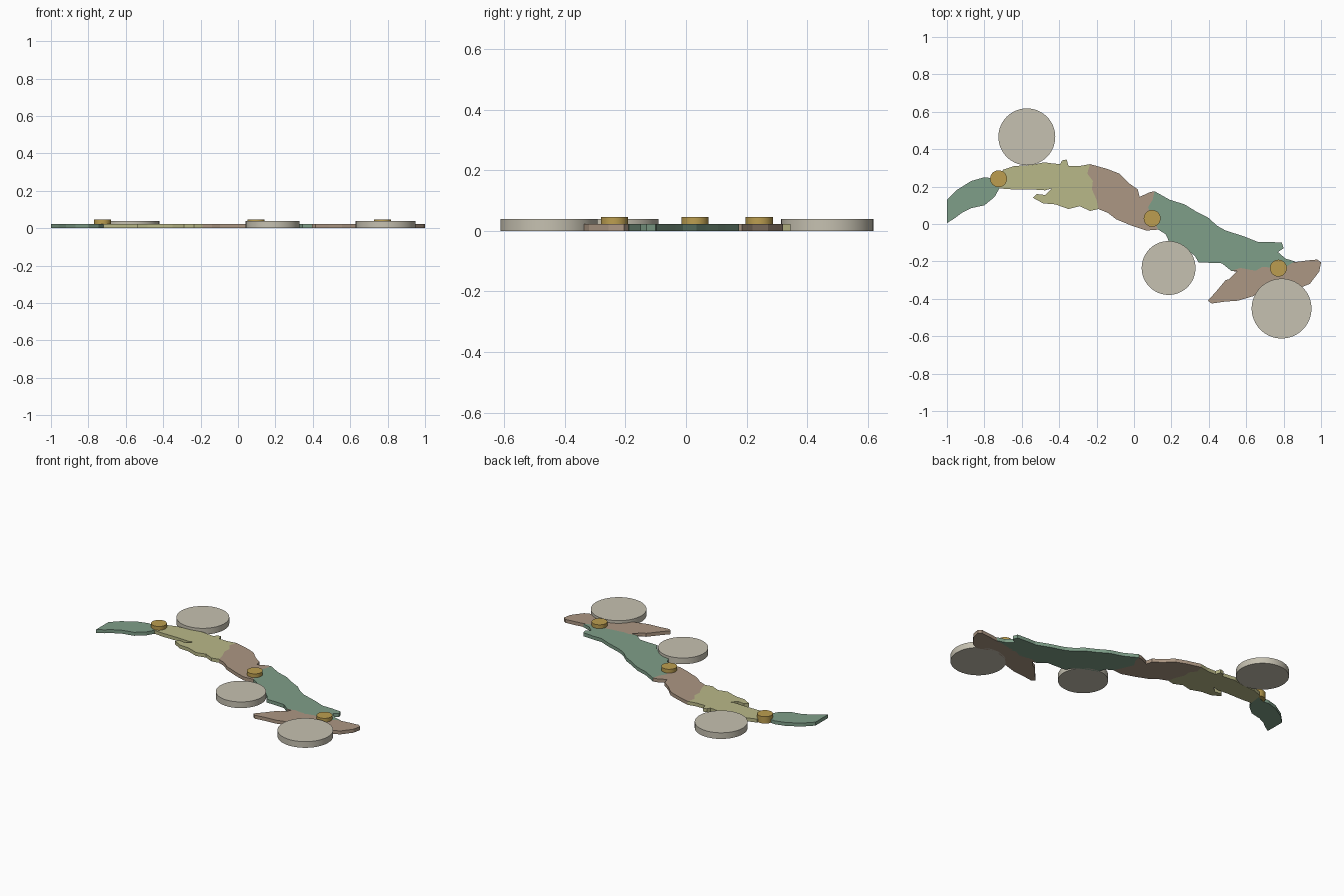
import bpy
import bmesh
from mathutils import Vector

cube = bpy.data.objects.get("Cube")
if cube:
    bpy.data.objects.remove(cube, do_unlink=True)


def make_material(name, hex_code):
    """Flat colour from an sRGB hex code, stored as linear values."""
    channels = [part / 255 for part in bytes.fromhex(hex_code)]
    linear = [c / 12.92 if c <= 0.04045 else ((c + 0.055) / 1.055) ** 2.4 for c in channels]
    material = bpy.data.materials.new(name)
    material.use_nodes = True
    material.diffuse_color = (*linear, 1)
    material.node_tree.nodes["Principled BSDF"].inputs["Base Color"].default_value = (*linear, 1)
    return material


green = make_material("sage green", "7F9F89")
yellow = make_material("straw yellow", "B9B888")
brown = make_material("clay brown", "AC9783")
stone = make_material("pale stone", "C6C1B1")
gold = make_material("marker gold", "BC9E50")

PLATE_TOP = 0.022
DISC_TOP = 0.039
MARKER_TOP = 0.046
GAP = 0.0025


def add_plate(name, outline, material):
    """Extrude an outline given in hundredths, pulled in to leave a thin seam."""
    bm = bmesh.new()
    face = bm.faces.new([bm.verts.new((x / 100, y / 100, 0)) for x, y in outline])
    rim = bmesh.ops.inset_region(bm, faces=[face], thickness=GAP, use_even_offset=True)
    bmesh.ops.delete(bm, geom=rim["faces"], context="FACES")
    grown = bmesh.ops.extrude_face_region(bm, geom=bm.faces[:], use_keep_orig=True)
    top = [item for item in grown["geom"] if isinstance(item, bmesh.types.BMVert)]
    bmesh.ops.translate(bm, verts=top, vec=Vector((0, 0, PLATE_TOP)))
    bmesh.ops.recalc_face_normals(bm, faces=bm.faces[:])
    mesh = bpy.data.meshes.new(name)
    bm.to_mesh(mesh)
    bm.free()
    mesh.materials.append(material)
    plate = bpy.data.objects.new(name, mesh)
    bpy.context.collection.objects.link(plate)


def add_disc(name, x, y, radius, bottom, top, material):
    """Upright short cylinder with a smooth side and crisp rims."""
    bpy.ops.mesh.primitive_cylinder_add(
        vertices=64, radius=radius, depth=top - bottom, location=(x, y, (top + bottom) / 2))
    disc = bpy.context.object
    disc.name = name
    disc.data.materials.append(material)
    bpy.ops.object.shade_smooth_by_angle()


# Borders shared by neighbouring plates, each running north to south
tail_border = [(-71, 27), (-72, 19)]
neck_border = [(-44.5, 32.5), (-46, 30), (-45, 26.5), (-43, 23), (-44, 19)]
west_border = [(-23.5, 32), (-25, 27), (-22, 23), (-22.5, 18.5), (-20, 13), (-19, 8)]
middle_border = [(11, 17.5), (10, 13), (7.5, 9), (10, 3), (13, -3)]
east_border = [(49, -3.5), (48, -8.5), (46, -12), (42, -13), (38.5, -16), (35, -17), (34.5, -20.5)]
south_border = [(86, -20), (80, -23.5), (68.5, -23), (65, -25), (57, -23.5), (52, -25)]


def between(west, north, east, south):
    """Closed outline: north coast eastward, then south coast westward."""
    return north + east + south + west[::-1]


# Land plates from west to east
add_plate("west_tip_plate", between(
    [], [(-100, 0.5), (-100, 13), (-95, 18), (-87, 23), (-80, 25), (-76, 24.5)], tail_border,
    [(-74.5, 14.5), (-80, 10), (-87, 8.5), (-92, 6), (-96, 3)]), green)
add_plate("narrow_neck_plate", between(
    tail_border, [(-70, 29), (-64, 31), (-55, 31.5), (-48, 33)], neck_border,
    [(-47.5, 18), (-55, 18.5), (-65, 18.5)]), yellow)
add_plate("west_plate", between(
    neck_border, [(-39.5, 32), (-38.5, 34), (-36, 34.5), (-35, 31), (-29, 31)], west_border,
    [(-23.5, 7), (-29, 9.5), (-35, 8), (-42, 10.5), (-48.5, 11), (-54, 14), (-52, 16),
     (-47.5, 15.5)]), yellow)
add_plate("middle_plate", between(
    west_border, [(-14.5, 29.5), (-8, 27), (-3, 22), (2, 18.5), (3, 14.5), (8.5, 17)],
    middle_border, [(6.5, -3.5), (-1, -1), (-9.5, 2.5), (-14, 6)]), brown)
add_plate("east_plate", between(
    middle_border, [(19, 13), (27, 10.5), (33.5, 6.5), (39.5, 3.5), (44.5, -1)], east_border,
    [(32.5, -17), (27, -13), (19, -10), (17, -5.5)]), green)
add_plate("far_east_plate", between(
    east_border, [(58.5, -6.5), (66, -9.5), (71.5, -9.5), (79, -10), (80, -13), (77, -15),
                  (81, -18.5)], south_border, [(47, -21)]), green)
add_plate("south_east_plate", between(
    south_border[::-1], [], [],
    [(49, -30), (44, -36), (39.5, -41), (41.5, -42.5), (48.5, -41.5), (55.5, -41), (64, -38.5),
     (69, -33), (79, -30), (89, -34), (94, -32), (99, -25.5), (100, -20.5), (98, -19),
     (92.5, -19.5)][::-1]), brown)

# Large round pads beside the land
for name, x, y, radius in (("west_pad", -0.573, 0.466, 0.152),
                           ("middle_pad", 0.185, -0.235, 0.144),
                           ("east_pad", 0.789, -0.452, 0.16)):
    add_disc(name, x, y, radius, 0, DISC_TOP, stone)

# Small markers sitting on the borders
for name, x, y in (("west_marker", -0.724, 0.242),
                   ("middle_marker", 0.097, 0.03),
                   ("east_marker", 0.772, -0.236)):
    add_disc(name, x, y, 0.045, 0.002, MARKER_TOP, gold)
